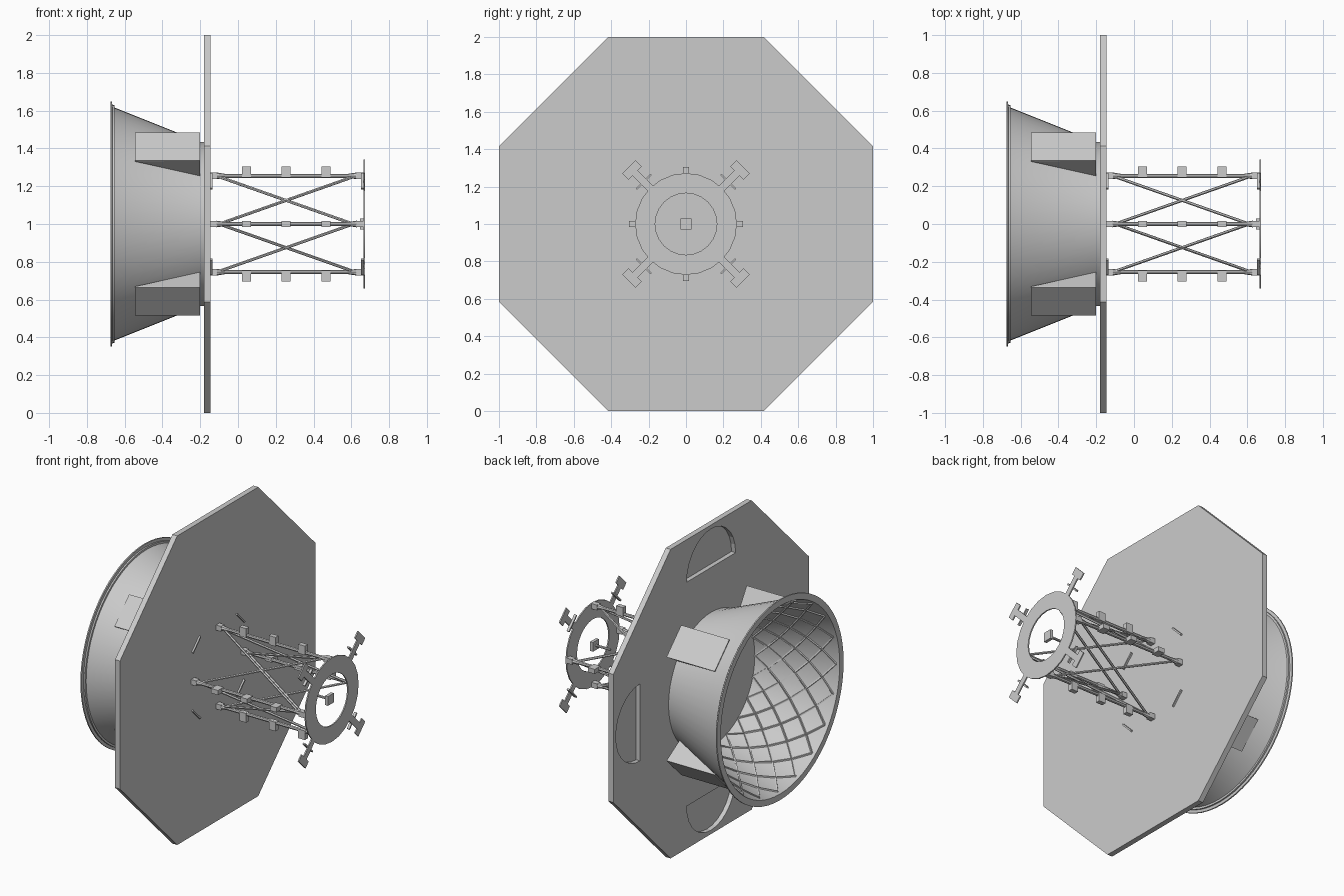
import bpy, bmesh
from math import cos, sin, pi, radians, sqrt
from mathutils import Vector

if "Cube" in bpy.data.objects:
    bpy.data.objects.remove(bpy.data.objects["Cube"], do_unlink=True)

grey = bpy.data.materials.new("light_grey")
grey.use_nodes = True
colour = (0.6, 0.6, 0.6, 1)
grey.diffuse_color = colour
grey.node_tree.nodes["Principled BSDF"].inputs["Base Color"].default_value = colour

QUARTERS = [i * pi / 2 for i in range(4)]
DIAGONALS = [a + pi / 4 for a in QUARTERS]


def polar(x, u, t, a):
    """Point at axial x, radial u and tangential t, at angle a about the axis."""
    return Vector((x, u * cos(a) - t * sin(a), 1 + u * sin(a) + t * cos(a)))


def finish(name, bm, smooth=False):
    bmesh.ops.recalc_face_normals(bm, faces=bm.faces[:])
    mesh = bpy.data.meshes.new(name)
    bm.to_mesh(mesh)
    bm.free()
    mesh.materials.append(grey)
    ob = bpy.data.objects.new(name, mesh)
    bpy.context.collection.objects.link(ob)
    if smooth:
        bpy.ops.object.select_all(action='DESELECT')
        ob.select_set(True)
        bpy.context.view_layer.objects.active = ob
        bpy.ops.object.shade_smooth_by_angle(angle=radians(30))
    return ob


def hull(bm, points):
    """Add a convex solid with clean flat faces."""
    part = bmesh.new()
    for p in points:
        part.verts.new(p)
    bmesh.ops.convex_hull(part, input=part.verts[:])
    bmesh.ops.dissolve_limit(part, angle_limit=0.01, verts=part.verts[:], edges=part.edges[:])
    bmesh.ops.recalc_face_normals(part, faces=part.faces[:])
    temp = bpy.data.meshes.new("temp")
    part.to_mesh(temp)
    part.free()
    bm.from_mesh(temp)
    bpy.data.meshes.remove(temp)


def block(bm, x0, x1, u0, u1, width, a):
    hull(bm, [polar(x, u, t, a) for x in (x0, x1) for u in (u0, u1)
              for t in (-width / 2, width / 2)])


def rod(bm, p, q, r0, r1=None, sides=8):
    d = q - p
    side = d.orthogonal().normalized()
    up = d.normalized().cross(side)
    hull(bm, [c + r * (side * cos(k * 2 * pi / sides) + up * sin(k * 2 * pi / sides))
              for c, r in ((p, r0), (q, r0 if r1 is None else r1)) for k in range(sides)])


def revolve(name, profile, steps):
    """Turn a closed (x, radius) profile about the long axis."""
    bm = bmesh.new()
    vs = [bm.verts.new((x, r, 1)) for x, r in profile]
    es = [bm.edges.new((vs[i - 1], vs[i])) for i in range(len(vs))]
    bmesh.ops.spin(bm, geom=vs + es, cent=(0, 0, 1), axis=(1, 0, 0),
                   angle=2 * pi, steps=steps)
    bmesh.ops.remove_doubles(bm, verts=bm.verts[:], dist=0.0001)
    return finish(name, bm, True)


# Octagonal plate with four half-round pockets in its rear face
bm = bmesh.new()
hull(bm, [polar(x, 1 / cos(pi / 8), 0, pi / 8 + k * pi / 4)
          for x in (-0.18, -0.145) for k in range(8)])
plate = finish("octagonal_plate", bm)
bm = bmesh.new()
for a in QUARTERS:
    hull(bm, [polar(x, 0.725 + 0.25 * sin(k * pi / 14), 0.25 * cos(k * pi / 14), a)
              for x in (-0.25, -0.151) for k in range(15)])
cutter = finish("pocket_cutter", bm)
cutter.hide_render = True
cutter.hide_viewport = True
cut = plate.modifiers.new("pockets", 'BOOLEAN')
cut.operation = 'DIFFERENCE'
cut.solver = 'EXACT'
cut.object = cutter

# Open flared adapter with a lipped rim and a closed floor
revolve("flared_adapter", [
    (-0.17, 0), (-0.17, 0.435), (-0.2, 0.435), (-0.655, 0.617), (-0.655, 0.63),
    (-0.665, 0.63), (-0.667, 0.648), (-0.675, 0.648), (-0.675, 0.608),
    (-0.655, 0.6), (-0.2, 0.418), (-0.2, 0)], 64)

# Crossed ribs lining the inside of the adapter
bm = bmesh.new()
RIBS, STEPS = 20, 6
for i in range(RIBS):
    for turn in (-1, 1):
        path = []
        for k in range(STEPS + 1):
            f = k / STEPS
            path.append(polar(-0.2 - 0.455 * f, 0.416 + 0.182 * f, 0,
                              2 * pi * i / RIBS + turn * f * radians(54)))
        for p, q in zip(path, path[1:]):
            rod(bm, p, q, 0.006, sides=4)
finish("lattice_ribs", bm)

# Wedge-shaped equipment housings on the outside of the adapter
bm = bmesh.new()
for a in DIAGONALS:
    hull(bm, [polar(x, u, s * t, a) for s in (-1, 1) for x, u, t in (
        (-0.545, 0.58, 0.106), (-0.2, 0.58, 0.106), (-0.545, 0.574, 0.106),
        (-0.475, 0.574, 0.106), (-0.2, 0.429, 0.069))])
finish("equipment_housings", bm)

# Four long struts with end fittings
bm = bmesh.new()
for a in QUARTERS:
    rod(bm, polar(-0.145, 0.255, 0, a), polar(0.665, 0.255, 0, a), 0.011)
    rod(bm, polar(-0.115, 0.255, 0, a), polar(-0.07, 0.255, 0, a), 0.018, 0.011)
    rod(bm, polar(0.585, 0.255, 0, a), polar(0.63, 0.255, 0, a), 0.011, 0.018)
    block(bm, -0.146, -0.11, 0.238, 0.272, 0.034, a)
    block(bm, 0.625, 0.665, 0.238, 0.272, 0.034, a)
finish("long_struts", bm)

# Small boxes clamped along each strut
bm = bmesh.new()
for a in QUARTERS:
    for x in (0.045, 0.255, 0.465):
        block(bm, x - 0.024, x + 0.024, 0.245, 0.304, 0.03, a)
finish("strut_boxes", bm)

# Crossed braces between neighbouring struts
bm = bmesh.new()
for a in QUARTERS:
    b = a + pi / 2
    rod(bm, polar(-0.1, 0.25, 0, a), polar(0.61, 0.25, 0, b), 0.008, sides=6)
    rod(bm, polar(-0.1, 0.25, 0, b), polar(0.61, 0.25, 0, a), 0.008, sides=6)
finish("cross_braces", bm)

# End ring
revolve("end_ring", [(0.665, 0.165), (0.673, 0.165), (0.673, 0.272), (0.665, 0.272)], 24)

# T-shaped arms on the ring
bm = bmesh.new()
for a in DIAGONALS:
    block(bm, 0.665, 0.673, 0.25, 0.40, 0.04, a)
    block(bm, 0.665, 0.673, 0.385, 0.432, 0.10, a)
finish("ring_arms", bm)

# Tangential brackets at the plate and behind the ring
bm = bmesh.new()
for a in DIAGONALS:
    block(bm, -0.146, -0.134, 0.315, 0.325, 0.11, a)
    block(bm, 0.65, 0.667, 0.315, 0.325, 0.11, a)
finish("tangential_brackets", bm)

# Small target on a short stem at the ring centre
bm = bmesh.new()
hull(bm, [Vector((x, y, 1 + z)) for x in (0.645, 0.665)
          for y in (-0.03, 0.03) for z in (-0.03, 0.03)])
rod(bm, Vector((0.54, 0, 1)), Vector((0.65, 0, 1)), 0.008)
finish("centre_target", bm)
